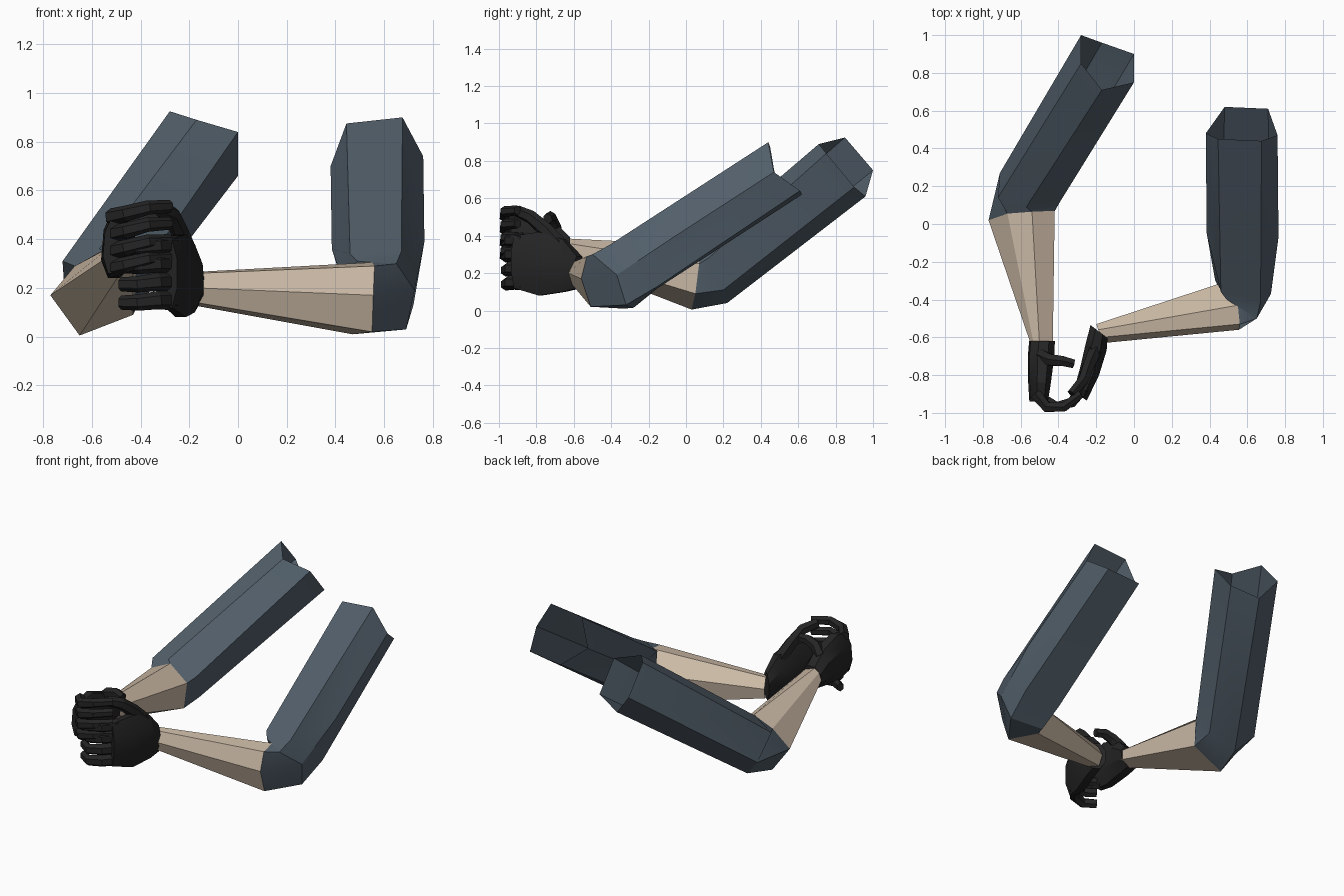
import bpy, bmesh, math
from mathutils import Vector

cube = bpy.data.objects.get("Cube")
if cube:
    bpy.data.objects.remove(cube)


def material(name, color):
    mat = bpy.data.materials.new(name)
    mat.use_nodes = True
    mat.diffuse_color = (*color, 1)
    shader = next(n for n in mat.node_tree.nodes if n.type == "BSDF_PRINCIPLED")
    shader.inputs["Base Color"].default_value = (*color, 1)
    shader.inputs["Roughness"].default_value = 0.8
    return mat


SLEEVE = material("slate blue cloth", (0.085, 0.115, 0.145))
SKIN = material("pale skin", (0.6, 0.49, 0.38))
GLOVE = material("black glove", (0.018, 0.018, 0.018))


def loft(name, rings, mat, capped=False, angle=25):
    """Skin a row of equal-sized rings with quads."""
    bm = bmesh.new()
    loops = [[bm.verts.new(p) for p in ring] for ring in rings]
    for low, high in zip(loops, loops[1:]):
        for i in range(len(low)):
            j = (i + 1) % len(low)
            bm.faces.new((low[i], low[j], high[j], high[i]))
    if capped:
        bm.faces.new(loops[0])
        bm.faces.new(loops[-1])
    bmesh.ops.recalc_face_normals(bm, faces=bm.faces)
    # open tubes: make the faces point away from their axis
    bm.faces.ensure_lookup_table()
    face = bm.faces[0]
    centre = sum((v.co for loop in loops[:2] for v in loop), Vector()) / (2 * len(loops[0]))
    if face.normal.dot(face.calc_center_median() - centre) < 0:
        bmesh.ops.reverse_faces(bm, faces=bm.faces)
    mesh = bpy.data.meshes.new(name)
    bm.to_mesh(mesh)
    bm.free()
    mesh.materials.append(mat)
    obj = bpy.data.objects.new(name, mesh)
    bpy.context.collection.objects.link(obj)
    bpy.ops.object.select_all(action="DESELECT")
    obj.select_set(True)
    bpy.context.view_layer.objects.active = obj
    bpy.ops.object.shade_smooth_by_angle(angle=math.radians(angle))
    return obj


def oval(centre, u, v, sides=8):
    """Ring around a centre, spanned by two half-axes, flat sides facing them."""
    c, u, v = Vector(centre), Vector(u), Vector(v)
    k = 1 / math.cos(math.pi / sides)
    turns = [2 * math.pi * (i + 0.5) / sides for i in range(sides)]
    return [c + k * (u * math.cos(t) + v * math.sin(t)) for t in turns]


def finger(name, path, width, depth):
    """Tapered, jointed finger along a path."""
    pts = [Vector(p) for p in path]
    rings = []
    for i, p in enumerate(pts):
        along = (pts[min(i + 1, len(pts) - 1)] - pts[max(i - 1, 0)]).normalized()
        side = along.cross(Vector((0, 0, 1))).normalized()
        up = side.cross(along)
        taper = 1 - 0.3 * i / (len(pts) - 1)
        rings.append(oval(p, side * depth * taper, up * width * taper, 6))
    loft(name, rings, GLOVE, True)


# Right arm: six-sided open sleeve, from shoulder end to elbow
right_elbow = [(-.77, .02, .17), (-.67, .055, .29), (-.54, .065, .35),
               (-.42, .07, .25), (-.43, .05, .09), (-.65, .03, .005)]
right_sleeve = [
    [(-.28, 1, .75), (-.28, .85, .925), (-.17, .71, .89),
     (0, .75, .84), (0, .9, .66), (-.17, .96, .61)],
    [(-.71, .27, .16), (-.72, .14, .31), (-.57, .09, .36),
     (-.39, .12, .28), (-.42, .2, .11), (-.6, .22, .04)],
    right_elbow]
loft("right_sleeve", right_sleeve, SLEEVE)

# Right forearm, tapering to the wrist
right_wrist = [(-.545, -.64, .32), (-.53, -.64, .365), (-.5, -.64, .385),
               (-.43, -.64, .36), (-.43, -.64, .3), (-.48, -.64, .265)]
loft("right_forearm", [right_elbow, right_wrist], SKIN)

# Left arm: sleeve with a rounded elbow
left_elbow = [(.55, -.43, .305), (.56, -.53, .29), (.555, -.56, .17),
              (.55, -.51, .02), (.47, -.33, .01), (.44, -.32, .2)]
left_sleeve = [
    [(.445, .45, .875), (.675, .44, .9), (.76, .47, .74),
     (.71, .61, .64), (.48, .62, .62), (.38, .48, .7)],
    [(.46, -.36, .34), (.67, -.41, .35), (.765, -.07, .39),
     (.72, -.15, .13), (.46, -.15, .12), (.385, -.05, .36)],
    [(.49, -.4, .31), (.65, -.5, .3), (.725, -.37, .19),
     (.69, -.32, .03), (.48, -.28, .015), (.43, -.3, .23)],
    left_elbow]
loft("left_sleeve", left_sleeve, SLEEVE)

# Left forearm
left_wrist = [(-.19, -.56, .265), (-.17, -.6, .26), (-.16, -.63, .2),
              (-.17, -.61, .14), (-.19, -.55, .13), (-.2, -.53, .2)]
loft("left_forearm", [left_elbow, left_wrist], SKIN)

# Gloved palms, facing each other
right_palm = [((-.487, -.62, .325), .064, .066), ((-.492, -.7, .36), .066, .11),
              ((-.5, -.84, .38), .056, .14), ((-.505, -.94, .38), .045, .12)]
loft("right_palm", [oval(c, (w, 0, 0), (0.01, 0, h)) for c, w, h in right_palm], GLOVE, True)

left_palm = [((-.185, -.57, .205), (.045, -.035), .085), ((-.2, -.65, .24), (.055, -.02), .14),
             ((-.235, -.78, .25), (.05, -.02), .17), ((-.285, -.91, .26), (.035, -.025), .14)]
loft("left_palm", [oval(c, (*u, 0), (0, 0, h)) for c, u, h in left_palm], GLOVE, True)

# Fingers: four per hand, curling across the front and interleaving
for n in range(4):
    z = .15 + .075 * n
    finger(f"left_finger_{n + 1}",
           [(-.27, -.87, z), (-.33, -.945, z), (-.41, -.965, z - .01), (-.48, -.92, z - .01)],
           .036, .03)
    z = .28 + .07 * n
    finger(f"right_finger_{n + 1}",
           [(-.52, -.9, z), (-.46, -.97, z + .015), (-.37, -.968, z + .04), (-.28, -.9, z + .045)],
           .032, .03)

# Thumbs
finger("right_thumb", [(-.49, -.7, .43), (-.44, -.72, .48), (-.38, -.725, .5), (-.32, -.74, .49)],
       .035, .033)
finger("left_thumb", [(-.21, -.68, .35), (-.24, -.75, .43), (-.27, -.83, .5), (-.33, -.9, .53)],
       .04, .034)
